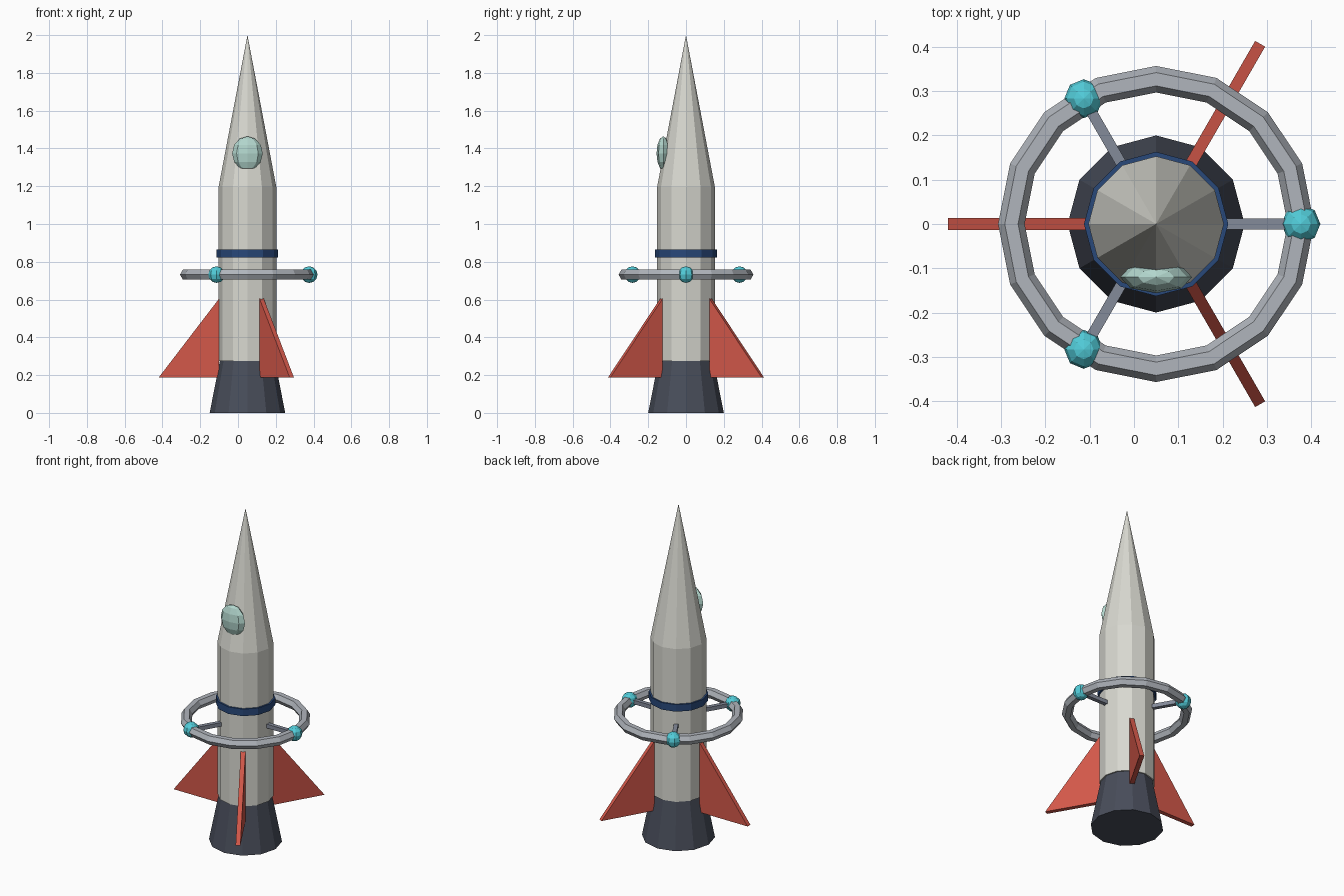
import bpy, bmesh, math
from mathutils import Matrix, Vector

if "Cube" in bpy.data.objects:
    bpy.data.objects.remove(bpy.data.objects["Cube"])

CX = 0.05          # rocket axis
SIDES = 12


def material(name, rgb):
    lin = [((c / 255 + 0.055) / 1.055) ** 2.4 for c in rgb]
    m = bpy.data.materials.new(name)
    m.diffuse_color = (*lin, 1)
    m.use_nodes = True
    m.node_tree.nodes["Principled BSDF"].inputs["Base Color"].default_value = m.diffuse_color
    return m


HULL = material("off_white", (216, 216, 208))
DARK = material("dark_slate", (72, 77, 90))
NAVY = material("navy", (40, 72, 122))
RED = material("red", (212, 88, 74))
STEEL = material("light_steel", (176, 181, 188))
STRUT = material("grey_blue", (132, 139, 154))
CYAN = material("cyan", (82, 205, 218))
GLASS = material("pale_glass", (178, 214, 205))


def finish(name, bm, mat, loc=(CX, 0, 0), turn=0):
    bmesh.ops.recalc_face_normals(bm, faces=bm.faces)
    me = bpy.data.meshes.new(name)
    bm.to_mesh(me)
    bm.free()
    me.materials.append(mat)
    ob = bpy.data.objects.new(name, me)
    ob.location = loc
    ob.rotation_euler.z = turn
    bpy.context.collection.objects.link(ob)
    return ob


def lathe(name, profile, mat):
    """Closed faceted solid from (radius, height) points."""
    bm = bmesh.new()
    rings = []
    for r, z in profile:
        if r == 0:
            rings.append([bm.verts.new((0, 0, z))] * SIDES)
        else:
            rings.append([bm.verts.new((r * math.cos(a), r * math.sin(a), z))
                          for a in (math.tau * i / SIDES for i in range(SIDES))])
    for lo, hi in zip(rings, rings[1:]):
        for i in range(SIDES):
            j = (i + 1) % SIDES
            bm.faces.new(list(dict.fromkeys((lo[i], lo[j], hi[j], hi[i]))))
    for r, ring in ((profile[0][0], rings[0]), (profile[-1][0], rings[-1])):
        if r:
            bm.faces.new(ring)
    return finish(name, bm, mat)


def ball(name, size, mat, loc, turn=0):
    bm = bmesh.new()
    bmesh.ops.create_uvsphere(bm, u_segments=8, v_segments=6, radius=1)
    bmesh.ops.scale(bm, vec=Vector(size), verts=bm.verts)
    return finish(name, bm, mat, loc, turn)


# Fuselage: tail cone, hull with pointed nose, trim band
lathe("nozzle", [(0.2, 0), (0.145, 0.28)], DARK)
lathe("hull", [(0.153, 0.275), (0.153, 1.195), (0, 2.0)], HULL)
lathe("trim_band", [(0.163, 0.823), (0.163, 0.865)], NAVY)

# Porthole bulging from the nose
ball("window", (0.081, 0.036, 0.09), GLASS, (CX, -0.12, 1.374))

# Orbiting ring with hexagonal section
RING_R, TUBE_R, RING_Z = 0.327, 0.03, 0.732
bm = bmesh.new()
loops = []
for i in range(16):
    a = math.tau * i / 16
    loop = []
    for k in range(6):
        b = math.tau * k / 6
        r = RING_R + TUBE_R * math.cos(b)
        loop.append(bm.verts.new((r * math.cos(a), r * math.sin(a), TUBE_R * math.sin(b))))
    loops.append(loop)
for i in range(16):
    p, q = loops[i], loops[(i + 1) % 16]
    for k in range(6):
        bm.faces.new((p[k], q[k], q[(k + 1) % 6], p[(k + 1) % 6]))
finish("ring", bm, STEEL, (CX, 0, RING_Z))

for n in range(3):
    # Strut and light pod
    a = math.tau * n / 3
    bm = bmesh.new()
    bmesh.ops.create_cube(bm, size=1, matrix=Matrix.Translation((0.225, 0, 0))
                          @ Matrix.Diagonal((0.2, 0.024, 0.024, 1)))
    finish(f"strut_{n + 1}", bm, STRUT, (CX, 0, RING_Z), a)
    ball(f"light_pod_{n + 1}", (0.044, 0.044, 0.044), CYAN,
         (CX + RING_R * math.cos(a), RING_R * math.sin(a), RING_Z))

    # Triangular tail fin
    bm = bmesh.new()
    face = bm.faces.new([bm.verts.new((r, -0.013, z))
                         for r, z in ((0.15, 0.187), (0.47, 0.187), (0.15, 0.605))])
    out = bmesh.ops.extrude_face_region(bm, geom=[face])
    bmesh.ops.translate(bm, vec=(0, 0.026, 0),
                        verts=[v for v in out["geom"] if isinstance(v, bmesh.types.BMVert)])
    finish(f"fin_{n + 1}", bm, RED, turn=a + math.pi / 3)
